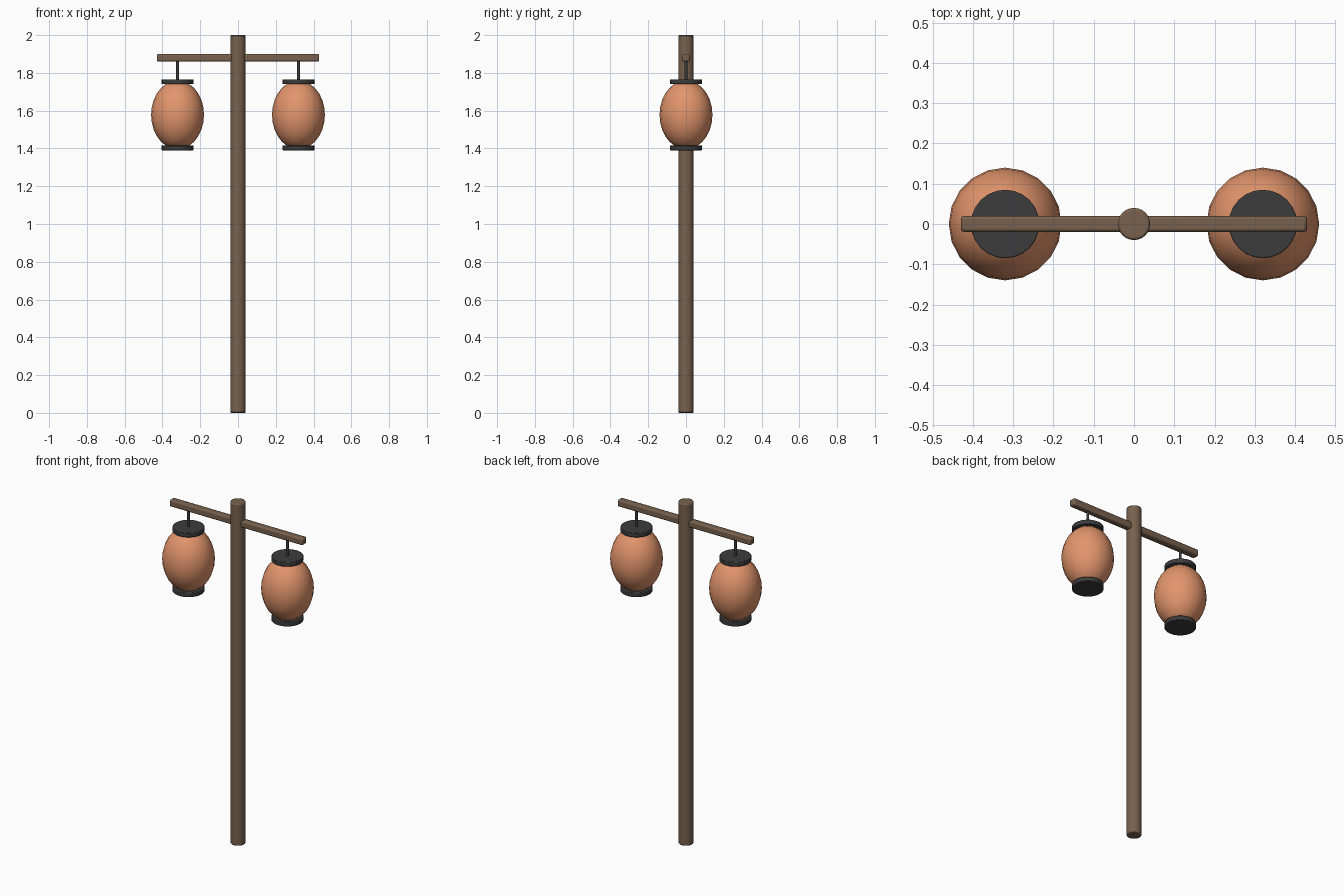
import bpy
import math

cube = bpy.data.objects.get("Cube")
if cube:
    bpy.data.objects.remove(cube, do_unlink=True)


def make_material(name, rgb):
    mat = bpy.data.materials.new(name)
    mat.use_nodes = True
    color = (*rgb, 1.0)
    mat.diffuse_color = color
    mat.node_tree.nodes["Principled BSDF"].inputs["Base Color"].default_value = color
    return mat


wood = make_material("brown wood", (0.19, 0.12, 0.075))
paper = make_material("orange paper", (0.76, 0.30, 0.15))
iron = make_material("dark iron", (0.045, 0.045, 0.045))


def finish(name, mat, bevel=0.0, segments=2):
    """Name, colour, bevel and smooth the active object."""
    obj = bpy.context.object
    obj.name = name
    obj.data.materials.append(mat)
    bpy.ops.object.transform_apply(location=False, rotation=False, scale=True)
    if bevel:
        mod = obj.modifiers.new("edge_bevel", "BEVEL")
        mod.width = bevel
        mod.segments = segments
        mod.limit_method = "ANGLE"
        mod.angle_limit = math.radians(40)
    bpy.ops.object.shade_smooth_by_angle(angle=math.radians(35))
    return obj


def cylinder(name, mat, radius, bottom, top, x=0.0, sides=24, bevel=0.0):
    bpy.ops.mesh.primitive_cylinder_add(
        vertices=sides, radius=radius, depth=top - bottom,
        location=(x, 0, (bottom + top) / 2))
    return finish(name, mat, bevel)


# Upright post
cylinder("post", wood, 0.04, 0.0, 2.0, bevel=0.006)

# Crossbar through the post
bpy.ops.mesh.primitive_cube_add(size=1, location=(0, 0, 1.88))
bpy.context.object.scale = (0.86, 0.04, 0.04)
finish("crossbar", wood, bevel=0.008)

# A hanging lantern on each side
for side, x in (("left", 0.32), ("right", -0.32)):
    cylinder(side + "_hanger", iron, 0.008, 1.75, 1.87, x, sides=12)
    cylinder(side + "_top_cap", iron, 0.085, 1.74, 1.766, x, bevel=0.003)
    cylinder(side + "_bottom_cap", iron, 0.085, 1.39, 1.416, x, bevel=0.003)
    bpy.ops.mesh.primitive_uv_sphere_add(
        segments=20, ring_count=14, radius=0.14, location=(x, 0, 1.578))
    bpy.context.object.scale = (1, 1, 1.3)
    finish(side + "_lantern", paper)
